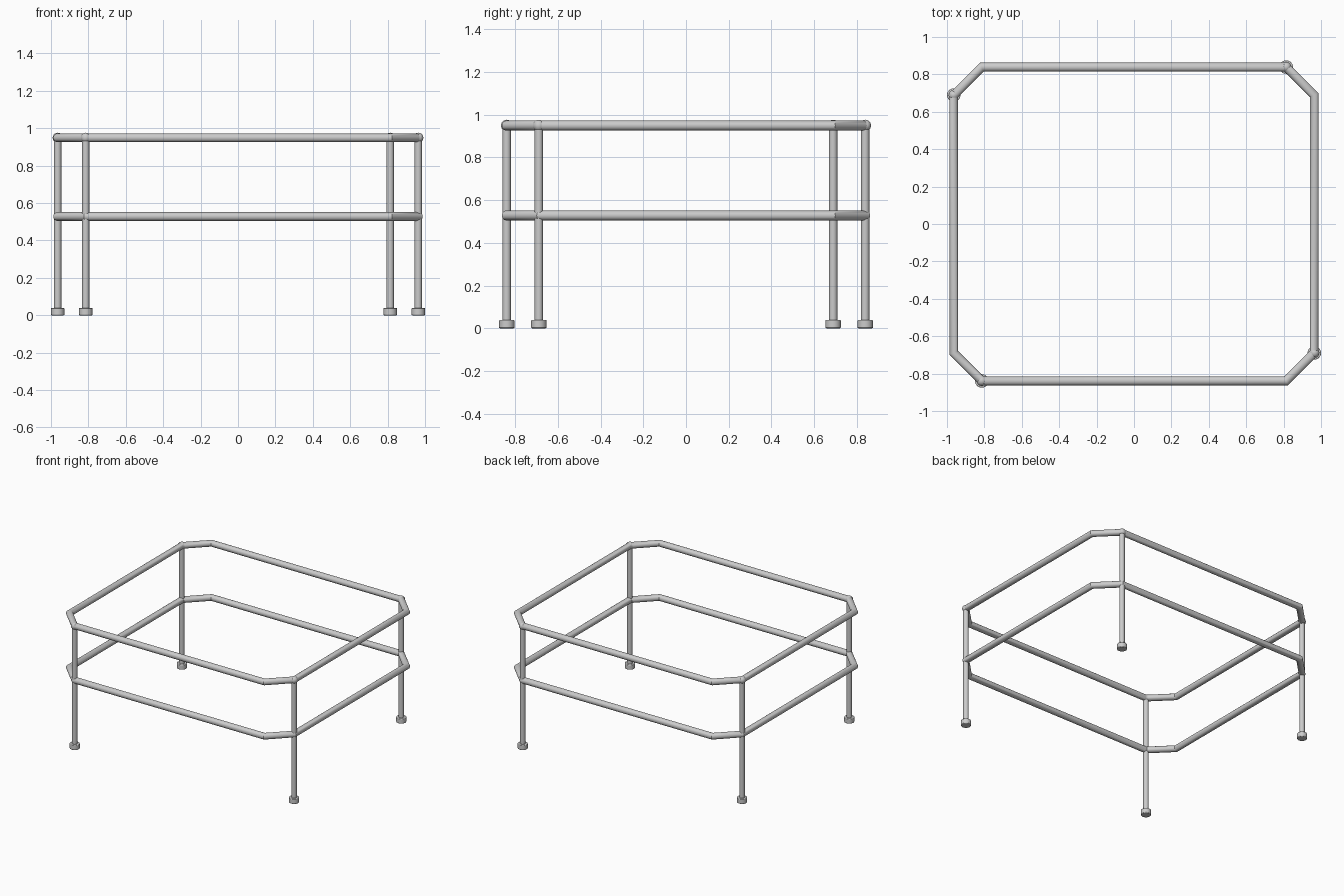
import bpy, bmesh
from math import cos, sin, pi, radians
from mathutils import Vector, Matrix

if "Cube" in bpy.data.objects:
    bpy.data.objects.remove(bpy.data.objects["Cube"])

GREY = (0.6, 0.6, 0.6, 1)
steel = bpy.data.materials.new("grey_metal")
steel.use_nodes = True
steel.diffuse_color = GREY
steel.node_tree.nodes["Principled BSDF"].inputs["Base Color"].default_value = GREY

X, Y, CUT = 0.964, 0.839, 0.15      # half sizes and corner chamfer
TOP, MIDDLE = 0.949, 0.528          # rail heights
RAIL_R, POST_R, FOOT_R, FOOT_H = 0.0235, 0.0195, 0.036, 0.039


def finish(name, bm):
    bmesh.ops.recalc_face_normals(bm, faces=bm.faces)
    mesh = bpy.data.meshes.new(name)
    bm.to_mesh(mesh)
    bm.free()
    mesh.materials.append(steel)
    obj = bpy.data.objects.new(name, mesh)
    bpy.context.collection.objects.link(obj)
    bpy.ops.object.select_all(action='DESELECT')
    obj.select_set(True)
    bpy.context.view_layer.objects.active = obj
    bpy.ops.object.shade_smooth_by_angle(angle=radians(35))
    return obj


def cylinder(name, x, y, z0, z1, r):
    bm = bmesh.new()
    bmesh.ops.create_cone(bm, cap_ends=True, segments=24, radius1=r, radius2=r,
                          depth=z1 - z0,
                          matrix=Matrix.Translation((x, y, (z0 + z1) / 2)))
    return finish(name, bm)


def rail(name, corners, z, sides=24):
    """Closed round tube with mitred corners."""
    bm = bmesh.new()
    rings = []
    n = len(corners)
    for i, p in enumerate(corners):
        a = (p - corners[i - 1]).normalized()
        b = (corners[(i + 1) % n] - p).normalized()
        na, nb = Vector((a.y, -a.x)), Vector((b.y, -b.x))
        out = (na + nb).normalized()
        out /= out.dot(na)
        ring = []
        for k in range(sides):
            t = 2 * pi * k / sides
            q = p + out * RAIL_R * cos(t)
            ring.append(bm.verts.new((q.x, q.y, z + RAIL_R * sin(t))))
        rings.append(ring)
    for i in range(n):
        r0, r1 = rings[i], rings[(i + 1) % n]
        for k in range(sides):
            j = (k + 1) % sides
            bm.faces.new((r0[k], r0[j], r1[j], r1[k]))
    return finish(name, bm)


# Chamfered rectangular rails
half = [Vector((X, CUT - Y)), Vector((X, Y - CUT)),
        Vector((X - CUT, Y)), Vector((CUT - X, Y))]
outline = half + [-p for p in half]
rail("top_rail", outline, TOP)
rail("middle_rail", outline, MIDDLE)

# Posts stand at every other corner, each with a foot and a ball joint
names = ("front_left", "back_left", "back_right", "front_right")
for name, p in zip(names, outline[::2]):
    cylinder(name + "_post", p.x, p.y, FOOT_H / 2, TOP, POST_R)
    foot = cylinder(name + "_foot", p.x, p.y, 0, FOOT_H, FOOT_R)
    bevel = foot.modifiers.new("soft_edge", 'BEVEL')
    bevel.width, bevel.segments = 0.004, 2
    bm = bmesh.new()
    bmesh.ops.create_uvsphere(bm, u_segments=24, v_segments=12, radius=0.027,
                              matrix=Matrix.Translation((p.x, p.y, TOP)))
    finish(name + "_joint", bm)
